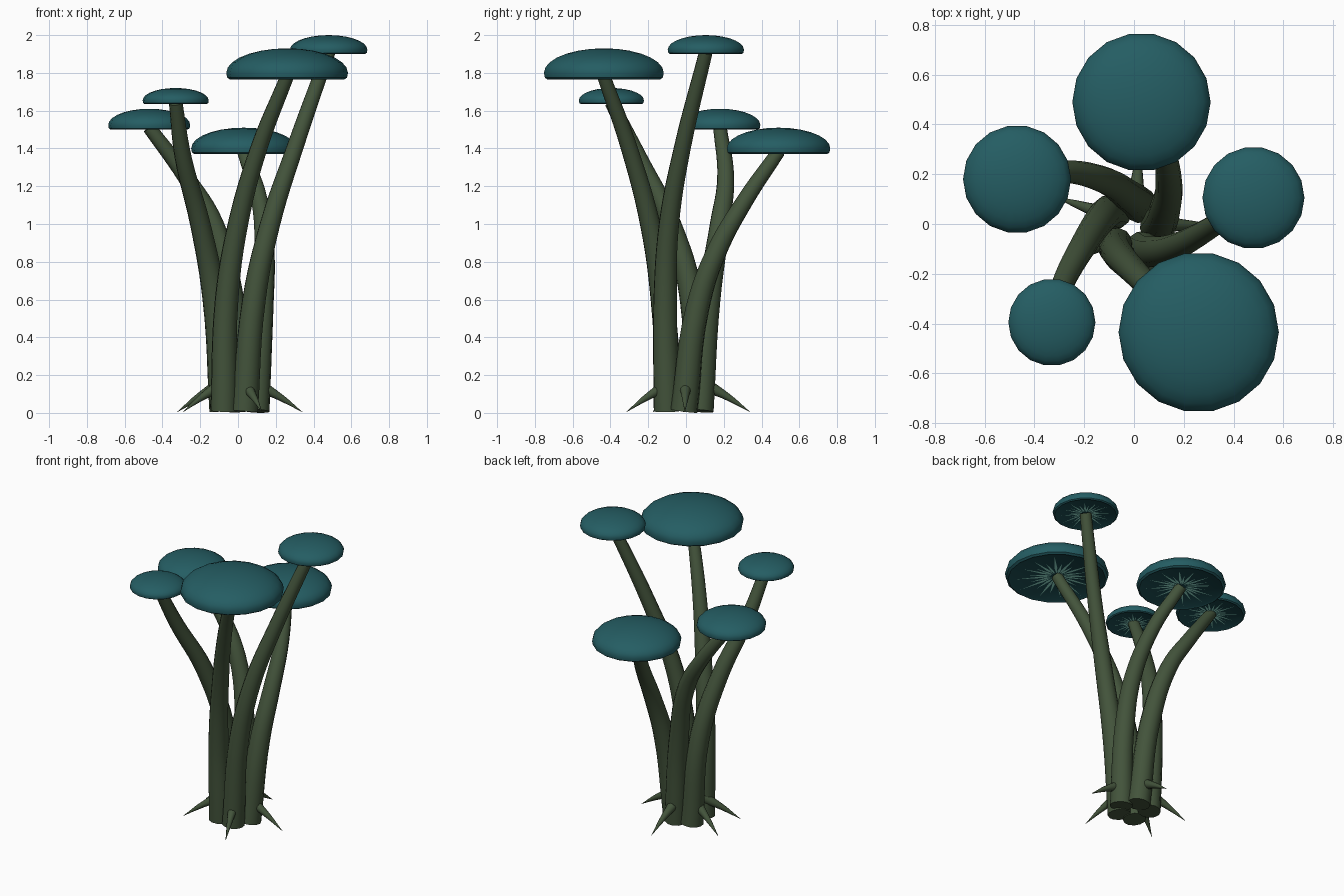
import bpy, bmesh, math, random
from mathutils import Vector

random.seed(4)
if "Cube" in bpy.data.objects:
    bpy.data.objects.remove(bpy.data.objects["Cube"], do_unlink=True)


def material(name, rgb):
    m = bpy.data.materials.new(name)
    m.use_nodes = True
    m.diffuse_color = (*rgb, 1)
    bsdf = next(n for n in m.node_tree.nodes if n.type == 'BSDF_PRINCIPLED')
    bsdf.inputs["Base Color"].default_value = (*rgb, 1)
    return m


STEM = material("moss green", (0.056, 0.088, 0.044))
CAP = material("deep teal", (0.018, 0.11, 0.125))
UNDER = material("dark teal", (0.011, 0.07, 0.08))
GILL = material("pale mint", (0.32, 0.8, 0.66))


def smooth(obj, degrees):
    bpy.ops.object.select_all(action='DESELECT')
    obj.select_set(True)
    bpy.context.view_layer.objects.active = obj
    bpy.ops.object.shade_smooth_by_angle(angle=math.radians(degrees))


def add_mesh(name, bm, mats):
    mesh = bpy.data.meshes.new(name)
    bm.to_mesh(mesh)
    bm.free()
    for m in mats:
        mesh.materials.append(m)
    obj = bpy.data.objects.new(name, mesh)
    bpy.context.collection.objects.link(obj)
    return obj


def tube(name, points, r_start, r_end, mat):
    """Tapered round tube through the points, as a mesh."""
    cu = bpy.data.curves.new(name, 'CURVE')
    cu.dimensions = '3D'
    cu.bevel_depth = 1
    cu.bevel_resolution = 4
    cu.resolution_u = 6
    cu.use_fill_caps = True
    sp = cu.splines.new('BEZIER')
    sp.bezier_points.add(len(points) - 1)
    for i, (bp, p) in enumerate(zip(sp.bezier_points, points)):
        bp.co = p
        bp.handle_left_type = bp.handle_right_type = 'AUTO'
        bp.radius = r_start + (r_end - r_start) * i / (len(points) - 1)
    cu.materials.append(mat)
    obj = bpy.data.objects.new(name, cu)
    bpy.context.collection.objects.link(obj)
    bpy.ops.object.select_all(action='DESELECT')
    obj.select_set(True)
    bpy.context.view_layer.objects.active = obj
    bpy.ops.object.convert(target='MESH')
    smooth(bpy.context.object, 50)


def under_z(f):
    """Height of the hollow underside at a fraction of the cap radius."""
    return 0.02 + 0.05 * (1 - f)


def cap(name, x, y, z, r, h, sides=18):
    # dome from rim to crown, then lip and hollow underside
    rim = 0.11 * r
    dome = [(math.cos(t) * r, rim + math.sin(t) * (h - rim))
            for t in (math.pi / 2 * k / 7 for k in range(7))]
    lower = [(0.9 * r, under_z(0.9) * r), (0.94 * r, 0), (0.985 * r, 0.03 * r)]
    bm = bmesh.new()
    rings = []
    for pr, pz in lower + dome:
        rings.append([bm.verts.new((x + pr * math.cos(a), y + pr * math.sin(a), z + pz))
                      for a in (math.tau * k / sides for k in range(sides))])
    crown = bm.verts.new((x, y, z + h))
    hub = bm.verts.new((x, y, z + under_z(0) * r))
    for k in range(sides):
        n = (k + 1) % sides
        for i, (lo, hi) in enumerate(zip(rings, rings[1:])):
            bm.faces.new((lo[k], lo[n], hi[n], hi[k])).material_index = int(i == 0)
        bm.faces.new((rings[-1][k], rings[-1][n], crown))
        bm.faces.new((rings[0][n], rings[0][k], hub)).material_index = 1
    smooth(add_mesh(name, bm, [CAP, UNDER]), 40)


def gills(name, x, y, z, r, count=24):
    # slim pointed plates just below the hollow underside
    bm = bmesh.new()
    for k in range(count):
        a = math.tau * (k + random.uniform(-0.15, 0.15)) / count
        out = Vector((math.cos(a), math.sin(a), 0))
        side = Vector((-out.y, out.x, 0))
        tip = random.uniform(0.74, 0.86) if k % 2 else random.uniform(0.5, 0.65)
        mid = 0.4 * tip

        def at(f, s):
            return Vector((x, y, z + under_z(f) * r - 0.004)) + (out * f + side * s) * r
        kite = [at(0.1, 0), at(mid, -0.028), at(tip, 0), at(mid, 0.028)]
        bm.faces.new([bm.verts.new(p) for p in reversed(kite)])
    add_mesh(name, bm, [GILL])


# (name, cap centre x, y, underside z, radius, height, bend points of the stem)
MUSHROOMS = [
    ("front_left", 0.26, -0.435, 1.765, 0.322, 0.165,
     [(-0.075, -0.085, 0.01), (-0.06, -0.125, 0.6), (0.0, -0.19, 1.0), (0.11, -0.3, 1.4)]),
    ("left", 0.48, 0.105, 1.9, 0.205, 0.1,
     [(0.035, -0.1, 0.01), (0.085, -0.11, 0.6), (0.17, -0.09, 1.0), (0.3, -0.02, 1.4)]),
    ("back", 0.03, 0.49, 1.37, 0.278, 0.14,
     [(0.095, -0.01, 0.01), (0.125, 0.06, 0.55), (0.14, 0.16, 0.85), (0.115, 0.31, 1.12)]),
    ("back_right", -0.47, 0.18, 1.5, 0.217, 0.11,
     [(0.025, 0.075, 0.01), (-0.03, 0.12, 0.6), (-0.13, 0.18, 1.0), (-0.27, 0.21, 1.24)]),
    ("front_right", -0.33, -0.395, 1.635, 0.175, 0.085,
     [(-0.08, 0.05, 0.01), (-0.125, 0.03, 0.6), (-0.2, -0.08, 1.0), (-0.29, -0.25, 1.35)]),
]

for label, x, y, z, r, h, path in MUSHROOMS:
    tube(label + "_stem", path + [(x, y, z + 0.05 * r)], 0.072, 0.036, STEM)
    cap(label + "_cap", x, y, z, r, h)
    gills(label + "_gills", x, y, z, r)

# thorny roots around the foot
for i, deg in enumerate((-1, 86, 161, 211, 292)):
    d = Vector((math.cos(math.radians(deg)), math.sin(math.radians(deg)), 0))
    pts = [d * q + Vector((0, 0, height)) for q, height in ((0.1, 0.15), (0.22, 0.085), (0.34, 0.005))]
    tube("root_thorn_%d" % (i + 1), pts, 0.037, 0.001, STEM)
